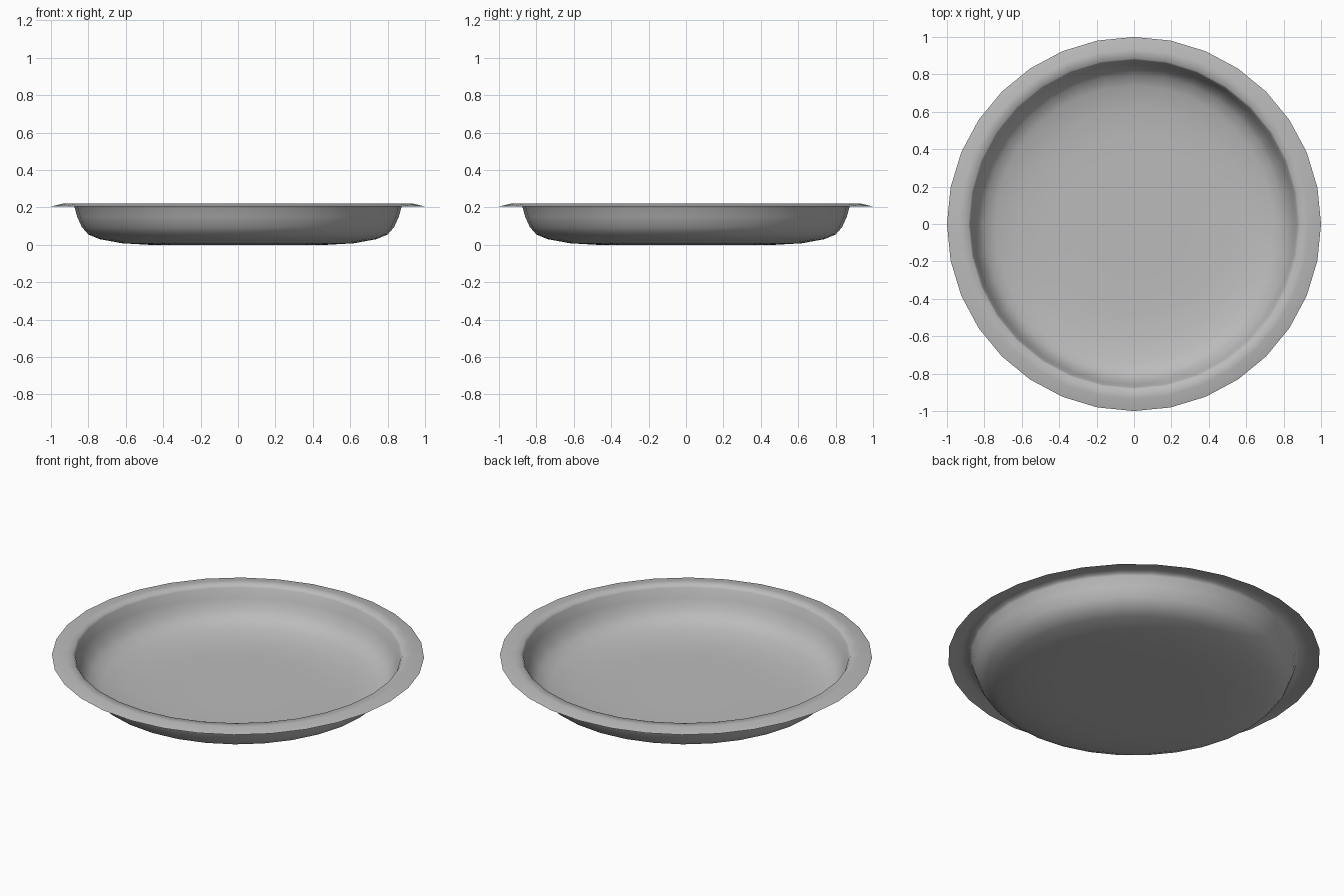
import bpy, bmesh
from math import cos, sin, tau

cube = bpy.data.objects.get("Cube")
if cube:
    bpy.data.objects.remove(cube)

SEGMENTS = 32
# Radius and height, from the floor centre out to the drooping rim
PROFILE = [(0.04, 0), (0.13, 0), (0.3, 0), (0.48, 0), (0.62, 0.008), (0.74, 0.03),
           (0.80, 0.055), (0.835, 0.095), (0.86, 0.15), (0.875, 0.205),
           (0.885, 0.22), (0.935, 0.22), (1.0, 0.205)]

grey = bpy.data.materials.new("plain grey")
grey.use_nodes = True
grey.diffuse_color = (0.5, 0.5, 0.5, 1)
grey.node_tree.nodes["Principled BSDF"].inputs["Base Color"].default_value = (0.5, 0.5, 0.5, 1)

# Thin dish, turned around the vertical axis
bm = bmesh.new()
rings = [[bm.verts.new((r * cos(tau * i / SEGMENTS), r * sin(tau * i / SEGMENTS), z))
          for i in range(SEGMENTS)] for r, z in PROFILE]
centre = bm.verts.new((0, 0, 0))
petals = []
for i in range(SEGMENTS):
    j = (i + 1) % SEGMENTS
    bm.faces.new((centre, rings[0][i], rings[0][j]))
    for k, (inner, outer) in enumerate(zip(rings, rings[1:])):
        face = bm.faces.new((inner[i], outer[i], outer[j], inner[j]))
        if k == 0 and i % 4 in (1, 2):
            petals.append(face)

# Eight shallow embossed petals around the centre
bmesh.ops.inset_region(bm, faces=petals, thickness=0.004, depth=0.004)
for face in bm.faces:
    face.smooth = True

mesh = bpy.data.meshes.new("dish")
bm.to_mesh(mesh)
bm.free()
mesh.materials.append(grey)
dish = bpy.data.objects.new("dish", mesh)
bpy.context.collection.objects.link(dish)
